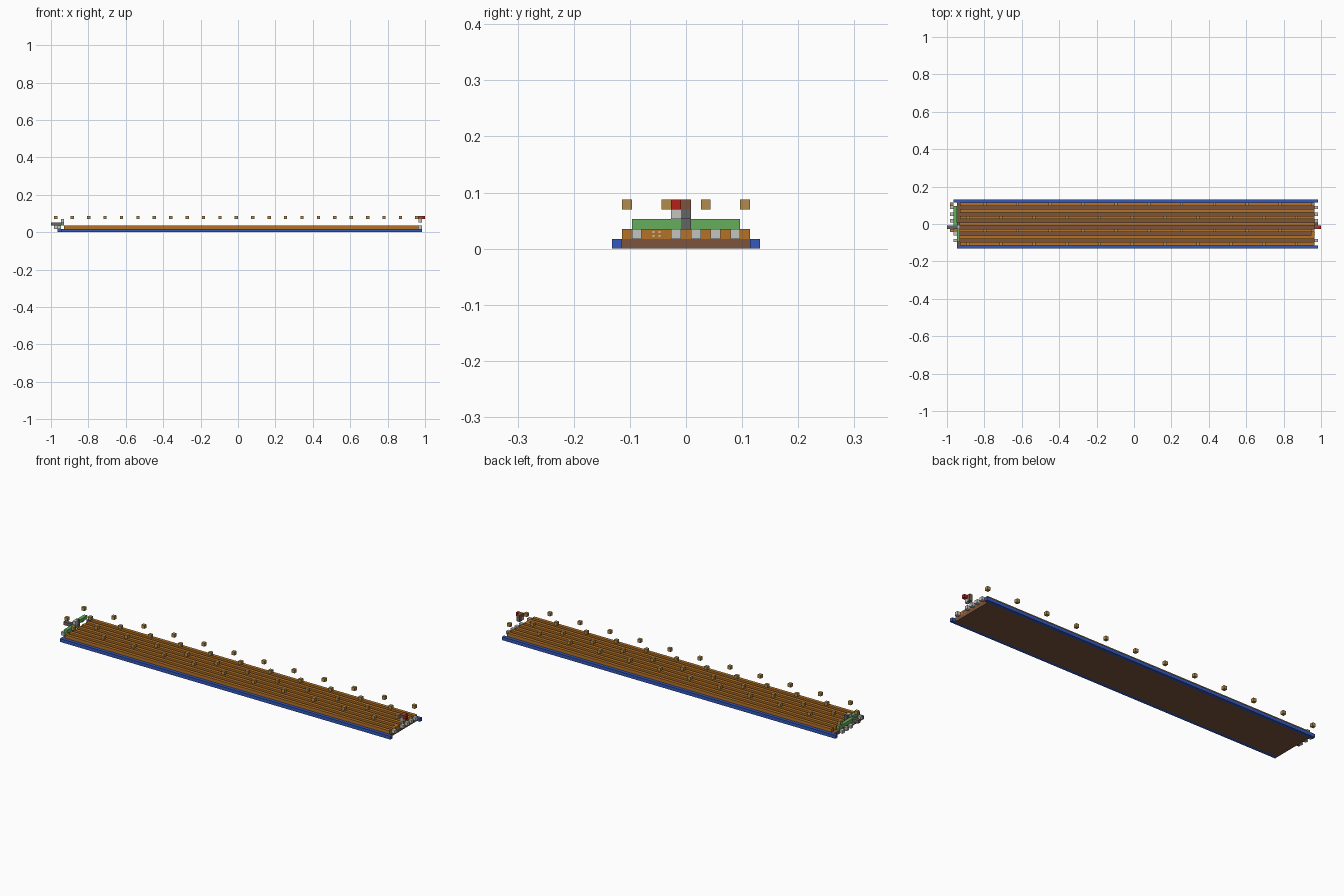
import bpy
import bmesh

old = bpy.data.objects.get("Cube")
if old:
    bpy.data.objects.remove(old, do_unlink=True)

COLUMNS, ROWS = 114, 15
U = 2 / COLUMNS  # edge of one block


def material(name, rgb):
    m = bpy.data.materials.new(name)
    m.use_nodes = True
    m.diffuse_color = (*rgb, 1)
    m.node_tree.nodes["Principled BSDF"].inputs["Base Color"].default_value = (*rgb, 1)
    return m


orange = material("orange wood", (0.46, 0.17, 0.02))
brown = material("brown wood", (0.2, 0.09, 0.045))
blue = material("blue", (0.035, 0.1, 0.5))
tan = material("tan", (0.45, 0.26, 0.07))
green = material("green", (0.13, 0.42, 0.11))
light = material("light grey", (0.55, 0.55, 0.53))
dark = material("dark grey", (0.13, 0.13, 0.13))
red = material("red", (0.45, 0.015, 0.01))


def blocks(name, mat, cells):
    """Boxes given as (column, row, layer, length, width, height) in block units."""
    bm = bmesh.new()
    for cell in cells:
        start, size = cell[:3], cell[3:] or (1, 1, 1)
        made = bmesh.ops.create_cube(bm, size=1)["verts"]
        for v in made:
            p = [(s + d * (c + 0.5)) * U for s, d, c in zip(start, size, v.co)]
            v.co = (p[0] - 1, p[1] - ROWS * U / 2, p[2])
    mesh = bpy.data.meshes.new(name)
    bm.to_mesh(mesh)
    bm.free()
    mesh.materials.append(mat)
    obj = bpy.data.objects.new(name, mesh)
    bpy.context.collection.objects.link(obj)
    return obj


# Floor and side rails
blocks("floor", brown, [(3, 1, 0, 109, 13, 1)])
blocks("front_rail", blue, [(3, 0, 0, 110, 1, 1)])
blocks("back_rail", blue, [(2, 14, 0, 111, 1, 1)])

# Raised planks with open grooves between them
blocks("planks", orange, [(4, row, 1, 108, 1, 1) for row in range(1, 14, 2)])

# Grey caps at the groove ends
grooves = range(2, 13, 2)
blocks("right_caps", light, [(112, row, 1) for row in grooves if row != 4])
blocks("left_caps", light, [(1 if row > 6 else 2, row, 1) for row in grooves])

# Small patterned end cap
blocks("end_cap", orange, [(111, 4, 0.2, 1, 1, 1.8)])
blocks("cap_studs", light, [(112, 4 + y, 1 + z, 0.1, 0.2, 0.2)
                            for y in (0.1, 0.7) for z in (0.2, 0.6)])

# Stepped green crossbar
blocks("crossbar", green, [(3, 2, 2, 1, 5, 1), (2, 7, 2, 1, 6, 1)])

# Left end fitting
blocks("left_post", dark, [(3, 7, 2, 1, 1, 2), (0, 6, 2), (1, 6, 2, 2, 1, 1)])
blocks("left_knob", light, [(3, 6, 3), (2, 6, 1)])
blocks("left_foot", orange, [(2, 5, 1)])

# Right end fitting
blocks("right_tip", red, [(113, 6, 4)])
blocks("right_top", brown, [(112, 7, 4), (112, 6, 4)])
blocks("right_post", dark, [(112, 7, 3)])
blocks("right_knob", light, [(112, 6, 3)])

# Floating blocks in four staggered rows
for name, row, first in (("back", 13, 1), ("inner_back", 9, 6),
                         ("inner_front", 5, 1), ("front", 1, 6)):
    blocks(name + "_floating_blocks", tan,
           [(column, row, 4) for column in range(first, 112, 10)])
